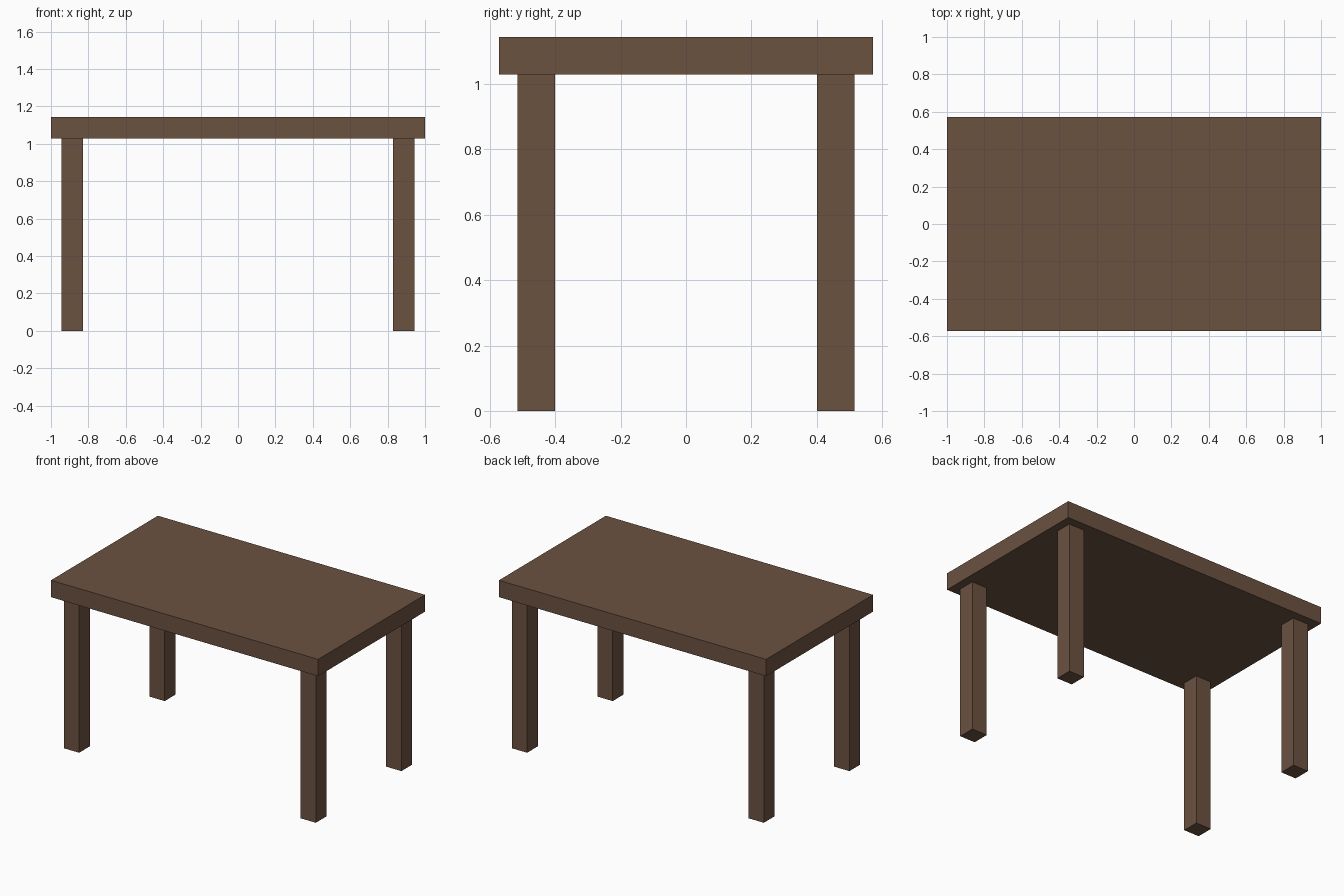
import bpy

cube = bpy.data.objects.get("Cube")
if cube:
    bpy.data.objects.remove(cube, do_unlink=True)

# Brown wood
COLOUR = (0.147, 0.084, 0.051, 1.0)
wood = bpy.data.materials.new("brown_wood")
wood.use_nodes = True
wood.diffuse_color = COLOUR
bsdf = next(n for n in wood.node_tree.nodes if n.type == 'BSDF_PRINCIPLED')
bsdf.inputs["Base Color"].default_value = COLOUR

LENGTH, DEPTH, HEIGHT = 2.0, 1.143, 1.143
THICK = 0.114           # board thickness and leg width
INSET = 0.057           # leg setback from the board edge
LEG_HEIGHT = HEIGHT - THICK


def box(name, size, centre):
    bpy.ops.mesh.primitive_cube_add(size=1, location=centre)
    obj = bpy.context.object
    obj.name = name
    obj.scale = size
    bpy.ops.object.transform_apply(location=False, rotation=False, scale=True)
    obj.data.materials.append(wood)
    return obj


# Table top
box("table_top", (LENGTH, DEPTH, THICK), (0, 0, HEIGHT - THICK / 2))

# Four square legs
leg_x = LENGTH / 2 - INSET - THICK / 2
leg_y = DEPTH / 2 - INSET - THICK / 2
for side, sx in (("left", 1), ("right", -1)):
    for end, sy in (("front", -1), ("back", 1)):
        box(f"{end}_{side}_leg", (THICK, THICK, LEG_HEIGHT),
            (sx * leg_x, sy * leg_y, LEG_HEIGHT / 2))
